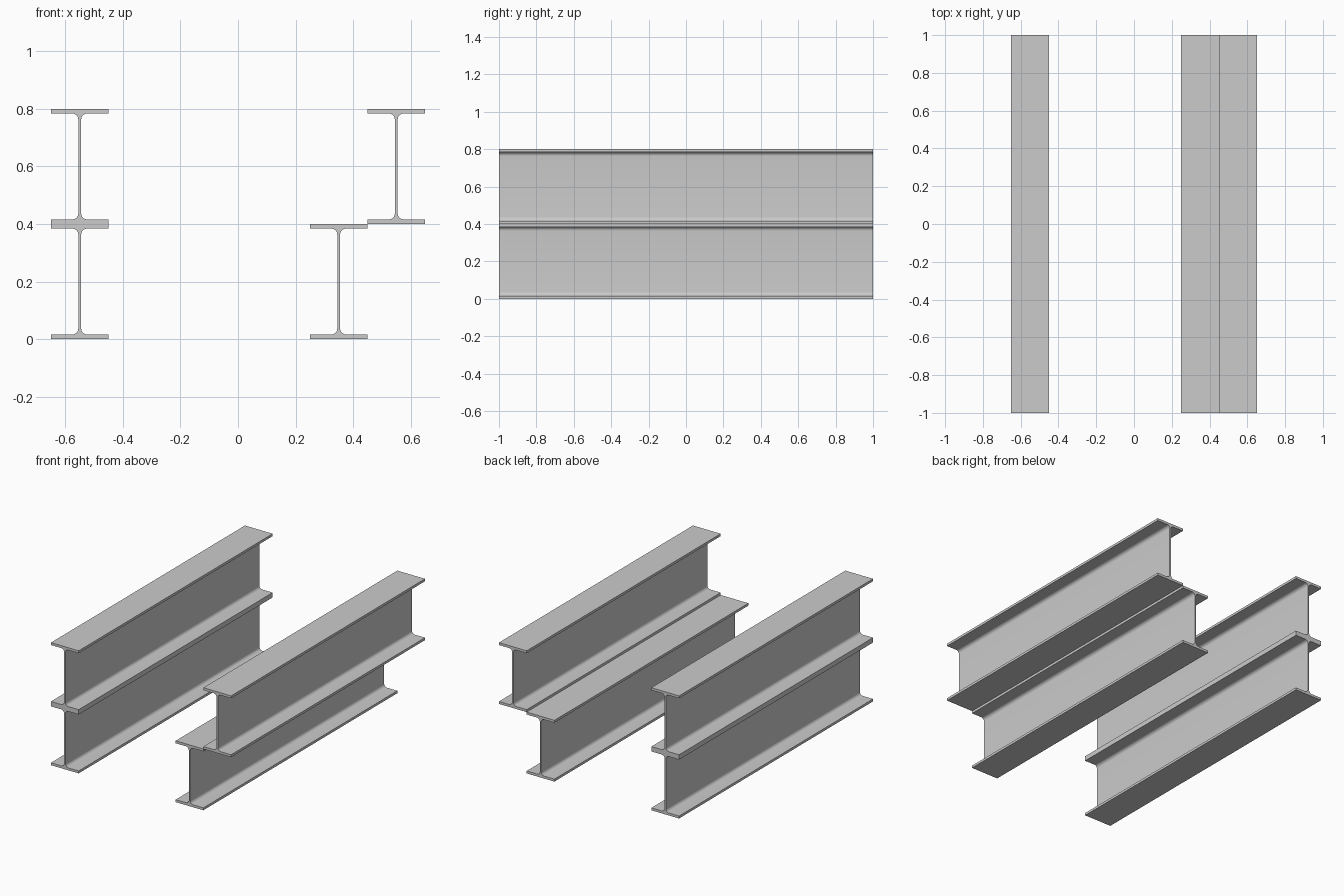
import bpy, bmesh
from math import sin, cos, pi

if "Cube" in bpy.data.objects:
    bpy.data.objects.remove(bpy.data.objects["Cube"])

H, W, L = 0.4, 0.2, 2.0          # section height, flange width, length
TF, TW, R = 0.016, 0.010, 0.021  # flange thickness, web thickness, root radius
SEG = 8


def i_section():
    """Closed I-profile in x/z, centred on the origin."""
    # upper right quarter: web, root fillet, flange tip
    cx, cz = TW / 2 + R, H / 2 - TF - R
    quarter = [(cx - R * cos(a), cz + R * sin(a))
               for a in (pi / 2 * i / SEG for i in range(SEG + 1))]
    quarter += [(W / 2, H / 2 - TF), (W / 2, H / 2)]
    right = [(x, -z) for x, z in reversed(quarter)] + quarter
    return right + [(-x, -z) for x, z in right]


def beam_mesh():
    bm = bmesh.new()
    face = bm.faces.new([bm.verts.new((x, -L / 2, z)) for x, z in i_section()])
    ext = bmesh.ops.extrude_face_region(bm, geom=[face], use_keep_orig=True)
    verts = [v for v in ext["geom"] if isinstance(v, bmesh.types.BMVert)]
    bmesh.ops.translate(bm, verts=verts, vec=(0, L, 0))
    bmesh.ops.recalc_face_normals(bm, faces=bm.faces)
    mesh = bpy.data.meshes.new("beam")
    bm.to_mesh(mesh)
    bm.free()
    return mesh


# four identical beams: a straight stack on the left, a stepped one on the right
mesh = beam_mesh()
for name, x, z in (("left_lower_beam", -0.55, H / 2),
                   ("left_upper_beam", -0.55, 1.5 * H),
                   ("right_lower_beam", 0.35, H / 2),
                   ("right_upper_beam", 0.55, 1.5 * H)):
    beam = bpy.data.objects.new(name, mesh)
    beam.location = (x, 0, z)
    bpy.context.collection.objects.link(beam)

# smooth root fillets, sharp flange edges
bpy.context.view_layer.objects.active = beam
beam.select_set(True)
bpy.ops.object.shade_smooth_by_angle(angle=pi / 6)
